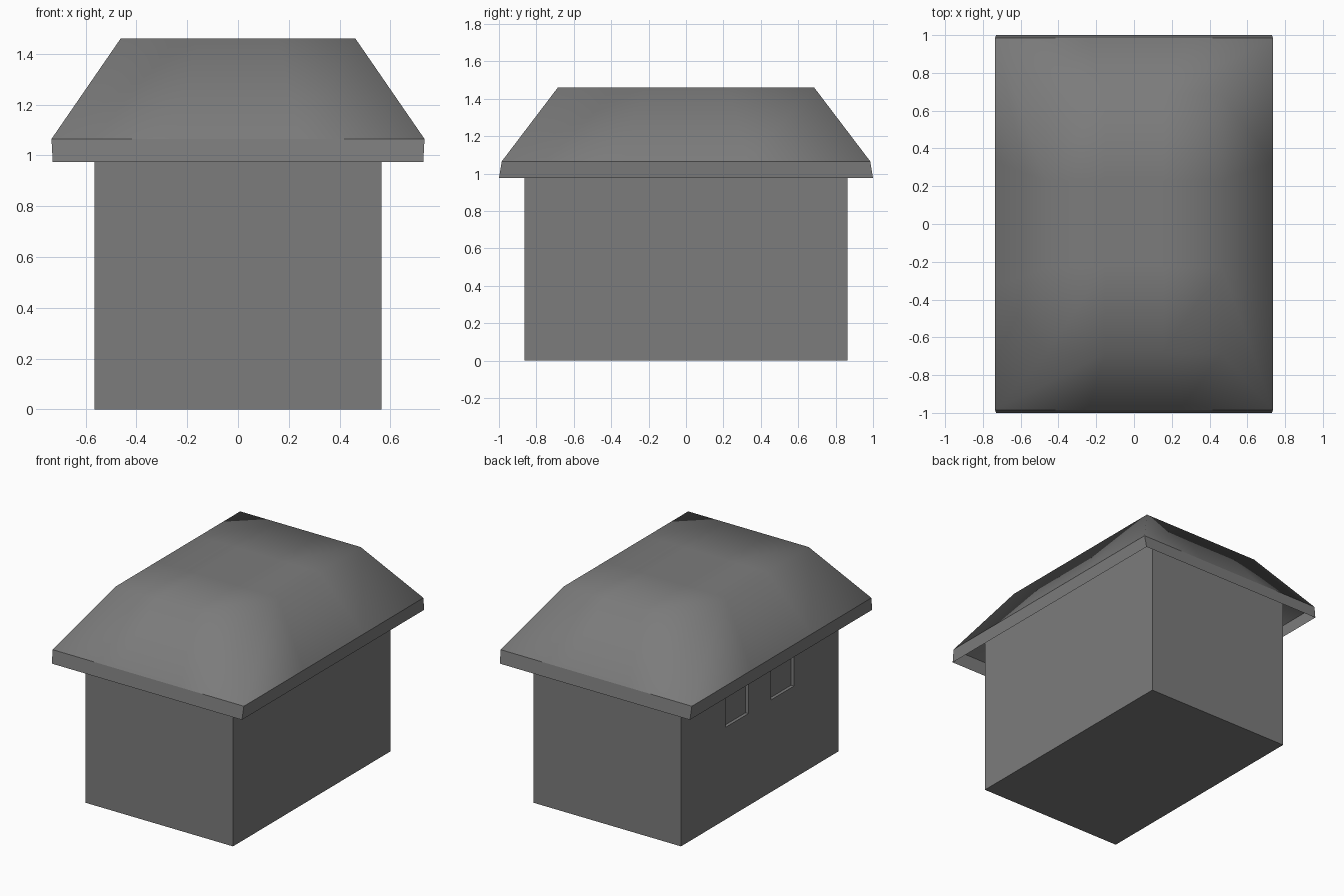
import bpy, bmesh

if "Cube" in bpy.data.objects:
    bpy.data.objects.remove(bpy.data.objects["Cube"])

grey = bpy.data.materials.new("dark_grey")
grey.diffuse_color = (0.2, 0.2, 0.2, 1)
grey.use_nodes = True
grey.node_tree.nodes["Principled BSDF"].inputs["Base Color"].default_value = grey.diffuse_color


def finish(bm, name):
    bmesh.ops.recalc_face_normals(bm, faces=bm.faces)
    mesh = bpy.data.meshes.new(name)
    bm.to_mesh(mesh)
    bm.free()
    mesh.materials.append(grey)
    ob = bpy.data.objects.new(name, mesh)
    bpy.context.collection.objects.link(ob)
    return ob


def box(name, x0, x1, y0, y1, z0, z1):
    bm = bmesh.new()
    bmesh.ops.create_cube(bm, size=1)
    for v in bm.verts:
        v.co = (x1 if v.co.x > 0 else x0,
                y1 if v.co.y > 0 else y0,
                z1 if v.co.z > 0 else z0)
    return finish(bm, name)


# Walls, running up inside the hollow roof
WX, WY, EAVE = 0.566, 0.863, 0.975
walls = box("walls", -WX, WX, -WY, WY, 0, 1.2)

# Two shallow window recesses on the left wall
for i, y in enumerate((-0.25, 0.25)):
    cutter = box(f"window_cutter_{i + 1}", -WX - 0.1, -WX + 0.022,
                 y - 0.126, y + 0.126, 0.64, 0.895)
    cutter.hide_render = True
    cutter.display_type = 'WIRE'
    mod = walls.modifiers.new(f"window_{i + 1}", 'BOOLEAN')
    mod.operation = 'DIFFERENCE'
    mod.solver = 'EXACT'
    mod.object = cutter

# Roof: stacked rectangles (half x, half y, z), open below, flat top
rings = [(0.73, 1.0, EAVE), (0.735, 0.985, 1.065), (0.463, 0.685, 1.46)]
bm = bmesh.new()
loops = [[bm.verts.new((sx * x, sy * y, z))
          for sx, sy in ((-1, -1), (1, -1), (1, 1), (-1, 1))]
         for x, y, z in rings]
for level, (a, b) in enumerate(zip(loops, loops[1:])):
    for i in range(4):
        j = (i + 1) % 4
        face = bm.faces.new((a[i], a[j], b[j], b[i]))
        face.smooth = level == 1
bm.faces.new(loops[-1]).smooth = True

# Split the sides and top in thirds so the smooth shading stays near the hips
level_edges = [e for e in bm.edges
               if abs(e.verts[0].co.z - e.verts[1].co.z) < 1e-5]
bmesh.ops.subdivide_edges(bm, edges=level_edges, cuts=2, use_grid_fill=True)

# Fascia edges stay sharp, hips and top edge shade smooth
for e in bm.edges:
    e.smooth = all(f.smooth for f in e.link_faces)
finish(bm, "roof")
